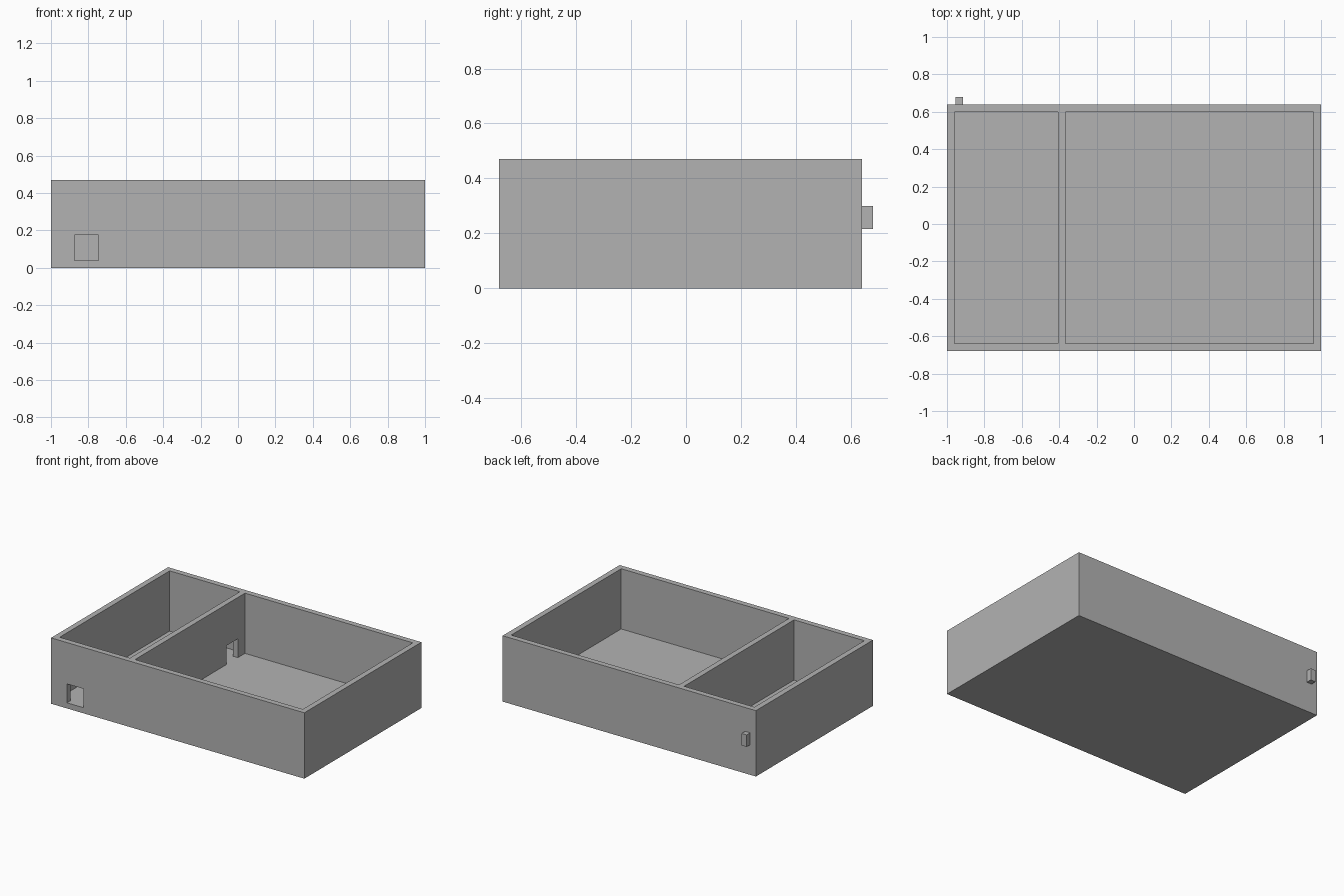
import bpy
from mathutils import Vector

if "Cube" in bpy.data.objects:
    bpy.data.objects.remove(bpy.data.objects["Cube"], do_unlink=True)

# Single plain grey material
grey = bpy.data.materials.new("plain_grey")
grey.use_nodes = True
colour = (0.45, 0.45, 0.45, 1)
grey.diffuse_color = colour
grey.node_tree.nodes["Principled BSDF"].inputs["Base Color"].default_value = colour


def box(name, low, high):
    """Axis-aligned box between two corners."""
    low, high = Vector(low), Vector(high)
    bpy.ops.mesh.primitive_cube_add(size=1)
    obj = bpy.context.object
    obj.name = name
    for v in obj.data.vertices:
        v.co = [(low[i] + high[i]) / 2 + v.co[i] * (high[i] - low[i]) for i in range(3)]
    obj.data.materials.append(grey)
    return obj


def cut(target, name, low, high):
    """Subtract a hidden box from the target."""
    cutter = box(name, low, high)
    cutter.hide_render = True
    cutter.hide_set(True)
    cutter.hide_viewport = True
    mod = target.modifiers.new(name, 'BOOLEAN')
    mod.operation = 'DIFFERENCE'
    mod.solver = 'EXACT'
    mod.object = cutter


WALL = 0.04
FRONT, BACK, TOP = -0.68, 0.64, 0.47
DIVIDER = -0.405        # left edge of the dividing wall
DOOR_TOP = 0.175

# Outer block, hollowed into two open rooms
shell = box("walls_and_floor", (-1, FRONT, 0), (1, BACK, TOP))
rooms = {"small_room_cutter": (-1 + WALL, DIVIDER),
         "large_room_cutter": (DIVIDER + WALL, 1 - WALL)}
for name, (x0, x1) in rooms.items():
    cut(shell, name, (x0, FRONT + WALL, WALL), (x1, BACK - WALL, TOP + 0.1))

# Square openings at floor level through the front wall and the divider
cut(shell, "front_opening_cutter",
    (-0.875, FRONT - 0.05, WALL), (-0.745, FRONT + 0.1, DOOR_TOP))
cut(shell, "divider_opening_cutter",
    (DIVIDER - 0.05, 0.39, WALL), (DIVIDER + 0.1, 0.52, DOOR_TOP))

# Small block on the outside of the back wall
box("back_peg", (-0.955, BACK, 0.215), (-0.915, BACK + WALL, 0.30))
